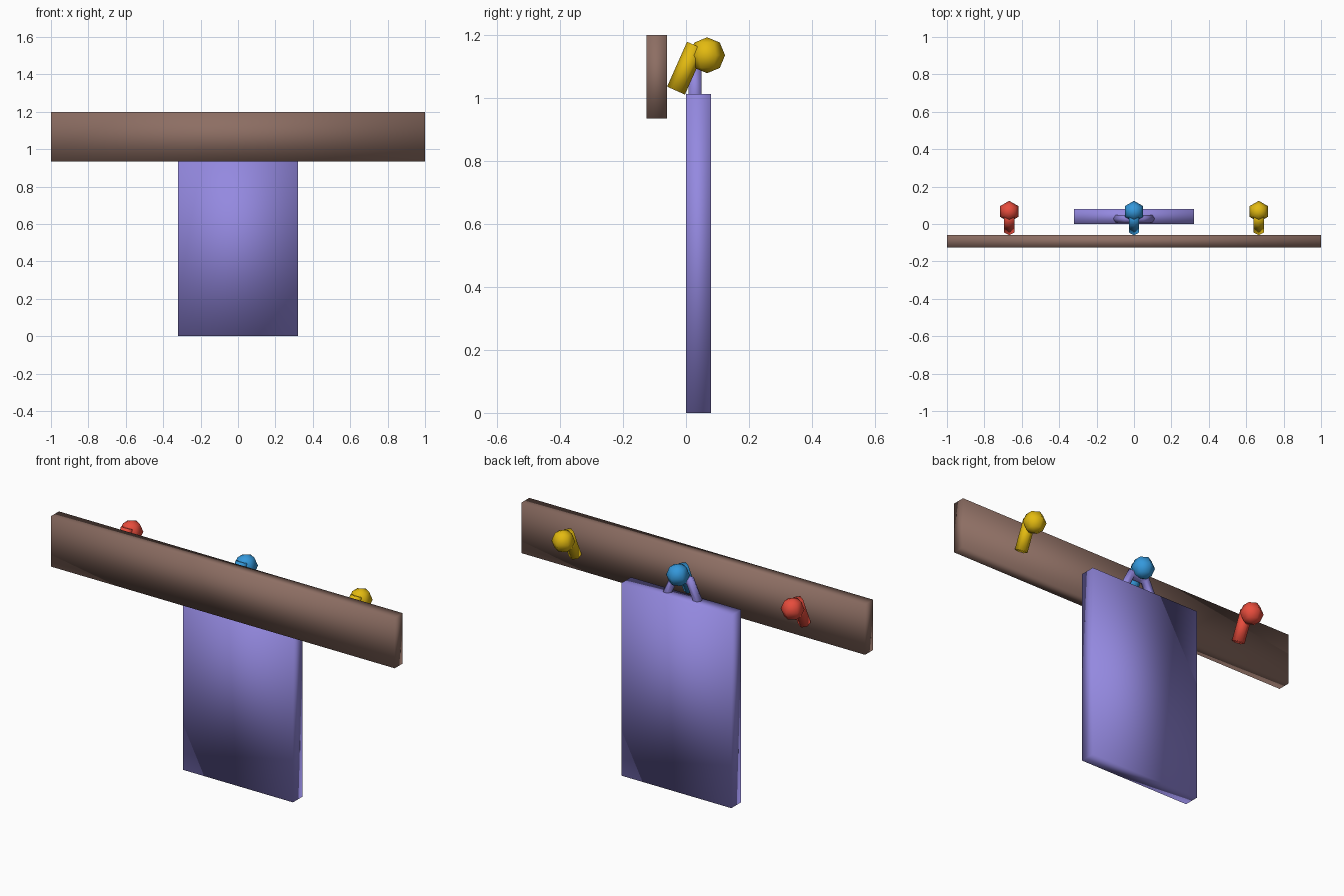
import bpy, bmesh, math
from mathutils import Matrix, Vector

if "Cube" in bpy.data.objects:
    bpy.data.objects.remove(bpy.data.objects["Cube"])


def material(name, hex_code):
    """Flat colour from an sRGB hex code."""
    def lin(c):
        return c / 12.92 if c <= 0.04045 else ((c + 0.055) / 1.055) ** 2.4
    m = bpy.data.materials.new(name)
    m.diffuse_color = [lin(int(hex_code[i:i + 2], 16) / 255) for i in (0, 2, 4)] + [1]
    m.use_nodes = True
    m.node_tree.nodes["Principled BSDF"].inputs["Base Color"].default_value = m.diffuse_color
    return m


def finish(name, bm, mat):
    """Turn a bmesh into a softly shaded object."""
    bmesh.ops.recalc_face_normals(bm, faces=bm.faces)
    me = bpy.data.meshes.new(name)
    bm.to_mesh(me)
    bm.free()
    me.materials.append(mat)
    for p in me.polygons:
        p.use_smooth = True
    ob = bpy.data.objects.new(name, me)
    bpy.context.collection.objects.link(ob)
    return ob


def box(name, lo, hi, mat):
    lo, hi = Vector(lo), Vector(hi)
    bm = bmesh.new()
    m = Matrix.Translation((lo + hi) / 2) @ Matrix.Diagonal((*(hi - lo), 1))
    bmesh.ops.create_cube(bm, size=1, matrix=m)
    return finish(name, bm, mat)


def lathe(name, profile, mat, matrix, sides=6):
    """Revolve (radius, height) points around z, one corner pointing to +y."""
    bm = bmesh.new()
    rings = []
    for r, z in profile:
        if r == 0:
            rings.append([bm.verts.new((0, 0, z))] * sides)
        else:
            angles = [math.pi / 2 + 2 * math.pi * k / sides for k in range(sides)]
            rings.append([bm.verts.new((r * math.cos(a), r * math.sin(a), z)) for a in angles])
    for a, b in zip(rings, rings[1:]):
        for k in range(sides):
            n = (k + 1) % sides
            bm.faces.new(list(dict.fromkeys((a[k], a[n], b[n], b[k]))))
    for ring in (rings[0], rings[-1]):
        if len(set(ring)) > 1:
            bm.faces.new(ring)
    bm.transform(matrix)
    return finish(name, bm, mat)


wood = material("brown wood", "8D6E63")
cloth = material("lavender cloth", "9489E0")
colours = {
    "red": (-0.667, material("red", "E74C3C")),
    "blue": (0.0, material("blue", "3498DB")),
    "yellow": (0.667, material("yellow", "E3BA10")),
}

# Wall board and hanging towel
box("board", (-1, -0.126, 0.935), (1, -0.06, 1.2), wood)
box("towel", (-0.32, 0, 0), (0.32, 0.08, 1.013), cloth)

# Tilted pegs with ball ends
R = 0.057
ball = [(0 if i in (0, 4) else R * math.sin(i * math.pi / 4), -R * math.cos(i * math.pi / 4))
        for i in range(5)]
for name, (x, mat) in colours.items():
    tilt = Matrix.Translation((x, 0, 1.095)) @ Matrix.Rotation(math.radians(-24), 4, 'X')
    lathe(name + "_peg", [(0.031, -0.078), (0.031, 0.078)], mat, tilt)
    lathe(name + "_peg_ball", ball, mat, Matrix.Translation((x, 0.067, 1.136)))

# Hanging loop: six-sided ring standing upright, half sunk in the towel
bpy.ops.mesh.primitive_torus_add(major_segments=6, minor_segments=6,
                                 major_radius=0.087, minor_radius=0.024)
loop = bpy.context.object
loop.name = "towel_loop"
loop.data.transform(Matrix.Translation((0, 0.028, 1.012)) @ Matrix.Diagonal((1, 1, 1.2, 1))
                    @ Matrix.Rotation(math.pi / 2, 4, 'X'))
loop.data.materials.append(cloth)
bpy.ops.object.shade_smooth()
